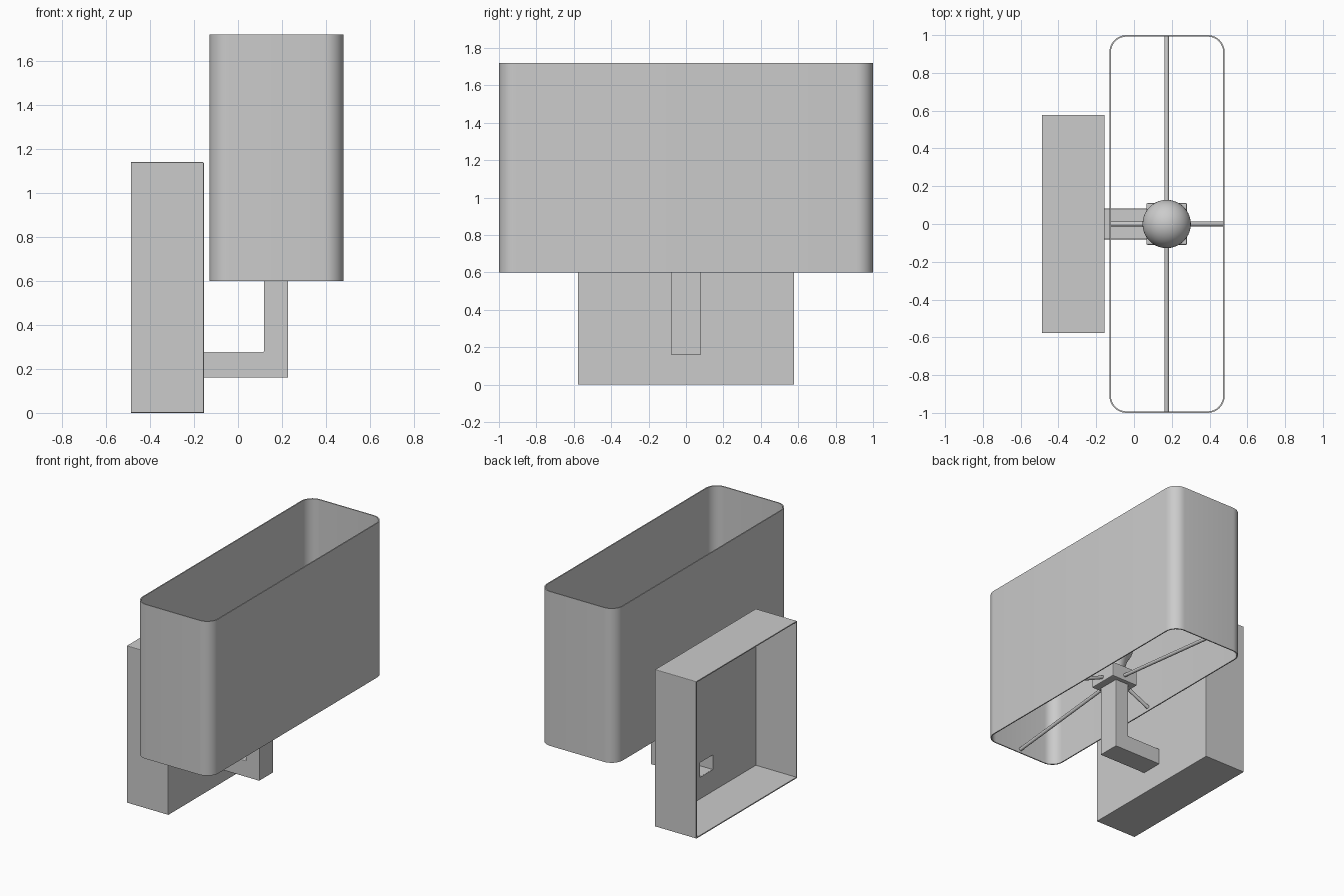
import bpy, bmesh, math
from mathutils import Vector

if "Cube" in bpy.data.objects:
    bpy.data.objects.remove(bpy.data.objects["Cube"])

CX = 0.173  # axis of the lamp holder


def make(name, verts, faces, smooth=False):
    me = bpy.data.meshes.new(name)
    bm = bmesh.new()
    vs = [bm.verts.new(v) for v in verts]
    for f in faces:
        bm.faces.new([vs[i] for i in f])
    bmesh.ops.recalc_face_normals(bm, faces=bm.faces)
    bm.to_mesh(me)
    bm.free()
    ob = bpy.data.objects.new(name, me)
    bpy.context.collection.objects.link(ob)
    if smooth:
        bpy.context.view_layer.objects.active = ob
        ob.select_set(True)
        bpy.ops.object.shade_smooth_by_angle(angle=math.radians(35))
        ob.select_set(False)
    return ob


def bevel(ob, width):
    m = ob.modifiers.new("bevel", 'BEVEL')
    m.width, m.segments, m.limit_method = width, 2, 'ANGLE'


def shell(ob, thickness):
    m = ob.modifiers.new("shell", 'SOLIDIFY')
    m.thickness, m.offset = thickness, -1


def rect(x, hy, z0, z1):
    return [(x, -hy, z0), (x, hy, z0), (x, hy, z1), (x, -hy, z1)]


# Wall box: open at the wall side, with a hole in the plate for the arm
loops = (rect(-0.487, 0.578, 0, 1.14) + rect(-0.155, 0.578, 0, 1.14)
         + rect(-0.155, 0.075, 0.165, 0.272))
faces = [(k + i, k + (i + 1) % 4, k + 4 + (i + 1) % 4, k + 4 + i)
         for k in (0, 4) for i in range(4)]
box = make("wall_box", loops, faces)
bevel(box, 0.004)
shell(box, 0.008)

# Hollow L-shaped arm, open at the box end
prof = [(-0.16, 0.16), (0.228, 0.16), (0.228, 0.685),
        (0.118, 0.685), (0.118, 0.277), (-0.16, 0.277)]
n = len(prof)
verts = [(x, y, z) for y in (-0.081, 0.081) for x, z in prof]
faces = [(i, i + 1, n + i + 1, n + i) for i in range(n - 1)]
faces += [tuple(range(n)), tuple(range(n, 2 * n))]
arm = make("bent_arm", verts, faces)
bevel(arm, 0.004)
shell(arm, 0.006)

# Lamp holder block
verts = [(CX + sx * 0.108, sy * 0.11, z) for z in (0.68, 0.79)
         for sx, sy in ((-1, -1), (1, -1), (1, 1), (-1, 1))]
block = make("holder_block", verts,
             [(0, 1, 2, 3), (4, 5, 6, 7)] + [(i, (i + 1) % 4, 4 + (i + 1) % 4, 4 + i) for i in range(4)])
bevel(block, 0.006)

# Bulb: short neck running into a round top, turned about the axis
R, zc, seg = 0.128, 0.985, 40
prof = [(0.068, 0.785), (0.07, 0.82), (0.085, 0.875)]
prof += [(R * math.cos(a), zc + R * math.sin(a))
         for a in [math.radians(-40 + 130 * i / 16) for i in range(16)]]
verts = [(CX + r * math.cos(2 * math.pi * j / seg), r * math.sin(2 * math.pi * j / seg), z)
         for r, z in prof for j in range(seg)]
faces = [(i * seg + j, i * seg + (j + 1) % seg, (i + 1) * seg + (j + 1) % seg, (i + 1) * seg + j)
         for i in range(len(prof) - 1) for j in range(seg)]
verts.append((CX, 0, zc + R))
last = (len(prof) - 1) * seg
faces += [(last + j, last + (j + 1) % seg, len(verts) - 1) for j in range(seg)]
make("bulb", verts, faces, smooth=True)

# Four sloping rods from the block down to the rim of the shade
for name, start, end in (
        ("rod_back", (CX, 0.09, 0.722), (CX, 0.993, 0.627)),
        ("rod_front", (CX, -0.09, 0.722), (CX, -0.993, 0.627)),
        ("rod_right", (CX + 0.09, 0, 0.722), (0.474, 0, 0.627)),
        ("rod_left", (CX - 0.09, 0, 0.722), (-0.124, 0, 0.627))):
    a, b = Vector(start), Vector(end)
    q = (b - a).to_track_quat('Z', 'Y')
    k = 16
    ring = [Vector((math.cos(t), math.sin(t), 0)) * 0.0125
            for t in [2 * math.pi * i / k for i in range(k)]]
    verts = [p + q @ r for p in (a, b) for r in ring]
    faces = [(i, (i + 1) % k, k + (i + 1) % k, k + i) for i in range(k)]
    faces += [tuple(range(k)), tuple(range(k, 2 * k))]
    make(name, verts, faces, smooth=True)


# Shade: open rounded-rectangle tube with a thin wall
def rounded(inset):
    x0, x1, hy, r = -0.13 + inset, 0.48 - inset, 1.0 - inset, 0.09 - inset
    pts = []
    for c, (px, py) in enumerate(((x1 - r, hy - r), (x0 + r, hy - r),
                                  (x0 + r, r - hy), (x1 - r, r - hy))):
        for i in range(9):
            t = math.radians(90 * c + 90 * i / 8)
            pts.append((px + r * math.cos(t), py + r * math.sin(t)))
    return pts


rings = [(0, 0.6), (0, 1.72), (0.008, 1.72), (0.008, 0.6)]
verts = [(x, y, z) for inset, z in rings for x, y in rounded(inset)]
m = 36
faces = [(k * m + i, k * m + (i + 1) % m, (k + 1) % 4 * m + (i + 1) % m, (k + 1) % 4 * m + i)
         for k in range(4) for i in range(m)]
make("shade", verts, faces, smooth=True)
